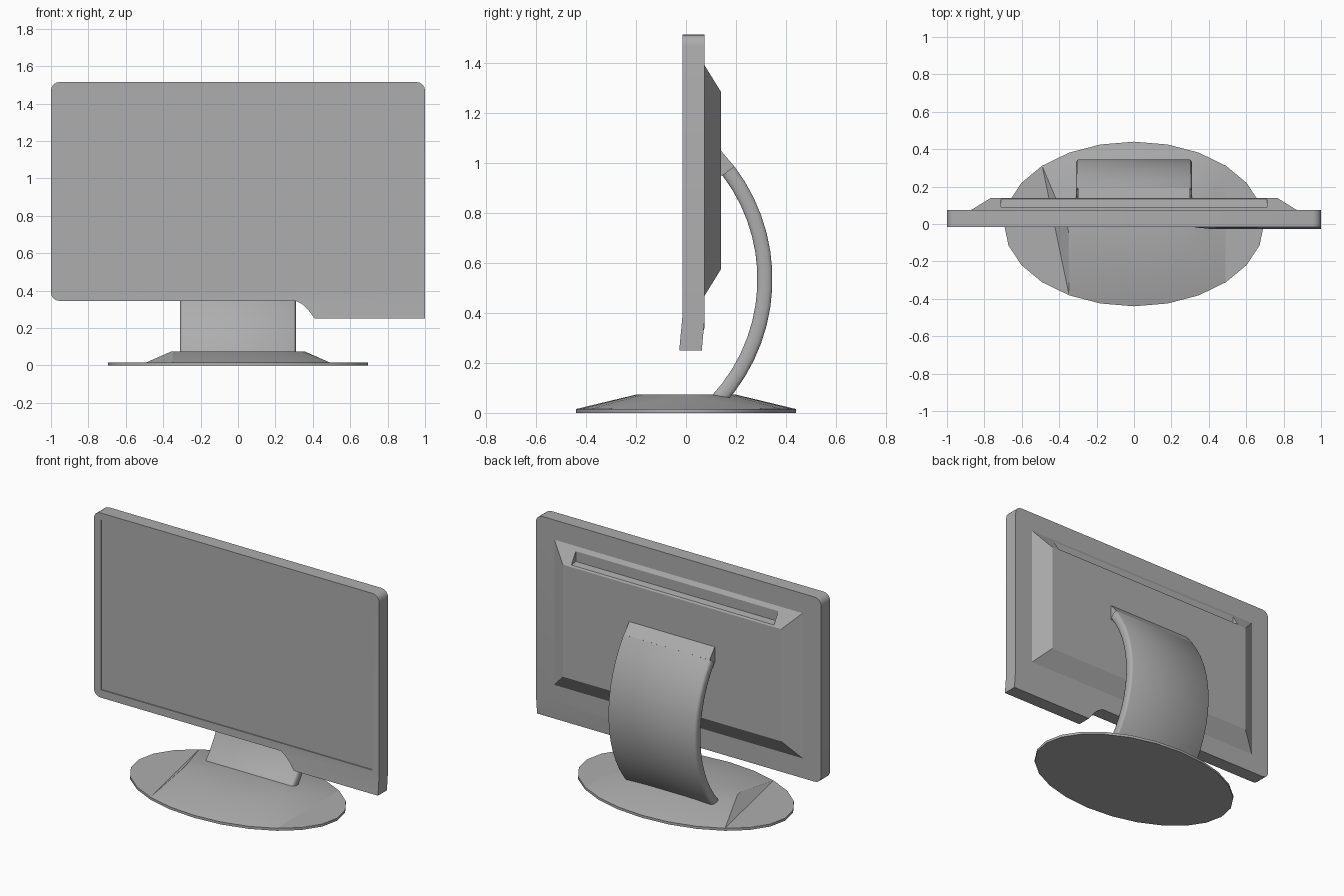
import bpy, bmesh
from math import sin, cos, pi, radians

cube = bpy.data.objects.get("Cube")
if cube:
    bpy.data.objects.remove(cube)

GREY = (0.42, 0.42, 0.42, 1)
grey = bpy.data.materials.new("grey plastic")
grey.use_nodes = True
grey.diffuse_color = GREY
grey.node_tree.nodes["Principled BSDF"].inputs["Base Color"].default_value = GREY


def finish(name, bm, smooth=None):
    bmesh.ops.recalc_face_normals(bm, faces=bm.faces)
    mesh = bpy.data.meshes.new(name)
    bm.to_mesh(mesh)
    bm.free()
    mesh.materials.append(grey)
    ob = bpy.data.objects.new(name, mesh)
    bpy.context.collection.objects.link(ob)
    if smooth:
        bpy.ops.object.select_all(action='DESELECT')
        ob.select_set(True)
        bpy.context.view_layer.objects.active = ob
        bpy.ops.object.shade_smooth_by_angle(angle=radians(smooth))
    return ob


def loft(rings):
    """Closed solid through a list of equal-length rings."""
    bm = bmesh.new()
    loops = [[bm.verts.new(p) for p in ring] for ring in rings]
    n = len(loops[0])
    for a, b in zip(loops, loops[1:]):
        for i in range(n):
            j = (i + 1) % n
            bm.faces.new((a[i], a[j], b[j], b[i]))
    bm.faces.new(loops[0])
    bm.faces.new(loops[-1])
    return bm


def rect(x, z0, z1, y):
    return [(-x, y, z0), (x, y, z0), (x, y, z1), (-x, y, z1)]


def prism(x0, x1, section):
    return loft([[(x, y, z) for y, z in section] for x in (x0, x1)])


def cut(ob, cutter):
    cutter.hide_render = True
    cutter.hide_viewport = True
    cutter.display_type = 'WIRE'
    mod = ob.modifiers.new("cut", 'BOOLEAN')
    mod.object = cutter
    mod.solver = 'EXACT'


def corner(x, z, start, r=0.045):
    return [(x + r * cos(start + k * pi / 8), z + r * sin(start + k * pi / 8))
            for k in range(5)]


# Screen housing with rounded corners and a lower control tab
outline = (corner(0.955, 1.47, 0) + corner(-0.955, 1.47, pi / 2)
           + corner(-0.955, 0.39, pi)
           + [(0.31, 0.345), (0.34, 0.33), (0.37, 0.303), (0.395, 0.272),
              (0.41, 0.25), (1, 0.25)])
bm = loft([[(x, y, z) for x, z in outline] for y in (-0.015, 0.075)])
for co, no in (((0, 0, 0.38), (0, 0, 1)), ((0.31, 0, 0), (1, 0, 0))):
    bmesh.ops.bisect_plane(bm, geom=bm.verts[:] + bm.edges[:] + bm.faces[:],
                           plane_co=co, plane_no=no)
for v in bm.verts:
    if v.co.z < 0.344:
        v.co.y -= 0.012 * (0.38 - v.co.z) / 0.13
housing = finish("screen_housing", bm, 30)
cut(housing, finish("screen_recess_cutter",
                    loft([rect(0.95, 0.395, 1.47, y) for y in (-0.1, -0.009)])))

# Tapered rear cover with a long vent notch in its upper slope
cover = finish("rear_cover", loft([rect(0.87, 0.47, 1.39, 0.07),
                                   rect(0.87, 0.47, 1.39, 0.075),
                                   rect(0.765, 0.575, 1.285, 0.14)]))
cut(cover, finish("vent_cutter", prism(-0.71, 0.71, [
    (0.09, 1.366), (0.088, 1.30), (0.134, 1.295), (0.2, 1.35), (0.1, 1.45)])))

# Curved stand strap with rounded side edges
section = [(s * (0.297 + 0.014 * cos(a)), s * 0.03 * sin(a))
           for s in (1, -1) for a in [-pi / 2 + k * pi / 6 for k in range(7)]]
rings = []
for k in range(15):
    t = radians(37.3 - 80.3 * k / 14)
    rings.append([(x, -0.4 + (0.716 + n) * cos(t), 0.535 + (0.716 + n) * sin(t))
                  for x, n in section])
finish("stand_strap", loft(rings), 40)

# Wedge joining the strap to the rear cover
finish("strap_mount", prism(-0.3, 0.3, [
    (0.135, 1.055), (0.193, 0.987), (0.146, 0.951), (0.135, 0.951)]))


def oval(rx, ry, z):
    return [(rx * cos(k * pi / 12), ry * sin(k * pi / 12), z) for k in range(24)]


# Oval foot plate
finish("foot_plate", loft([oval(0.695, 0.44, 0), oval(0.695, 0.44, 0.016)]), 30)

# Low hill on the foot, its left and right ends cut straight
bm = bmesh.new()
rim = [p for p in oval(0.695, 0.44, 0.0155) if -0.5 < p[0] < 0.5
       and not (p[0] < -0.4 and p[1] < 0)]
for p in rim + oval(0.36, 0.2, 0.073):
    bm.verts.new(p)
hull = bmesh.ops.convex_hull(bm, input=bm.verts)
bmesh.ops.delete(bm, geom=list({g for g in hull["geom_interior"] + hull["geom_unused"]
                                if isinstance(g, bmesh.types.BMVert)}), context='VERTS')
finish("foot_hill", bm, 20)
